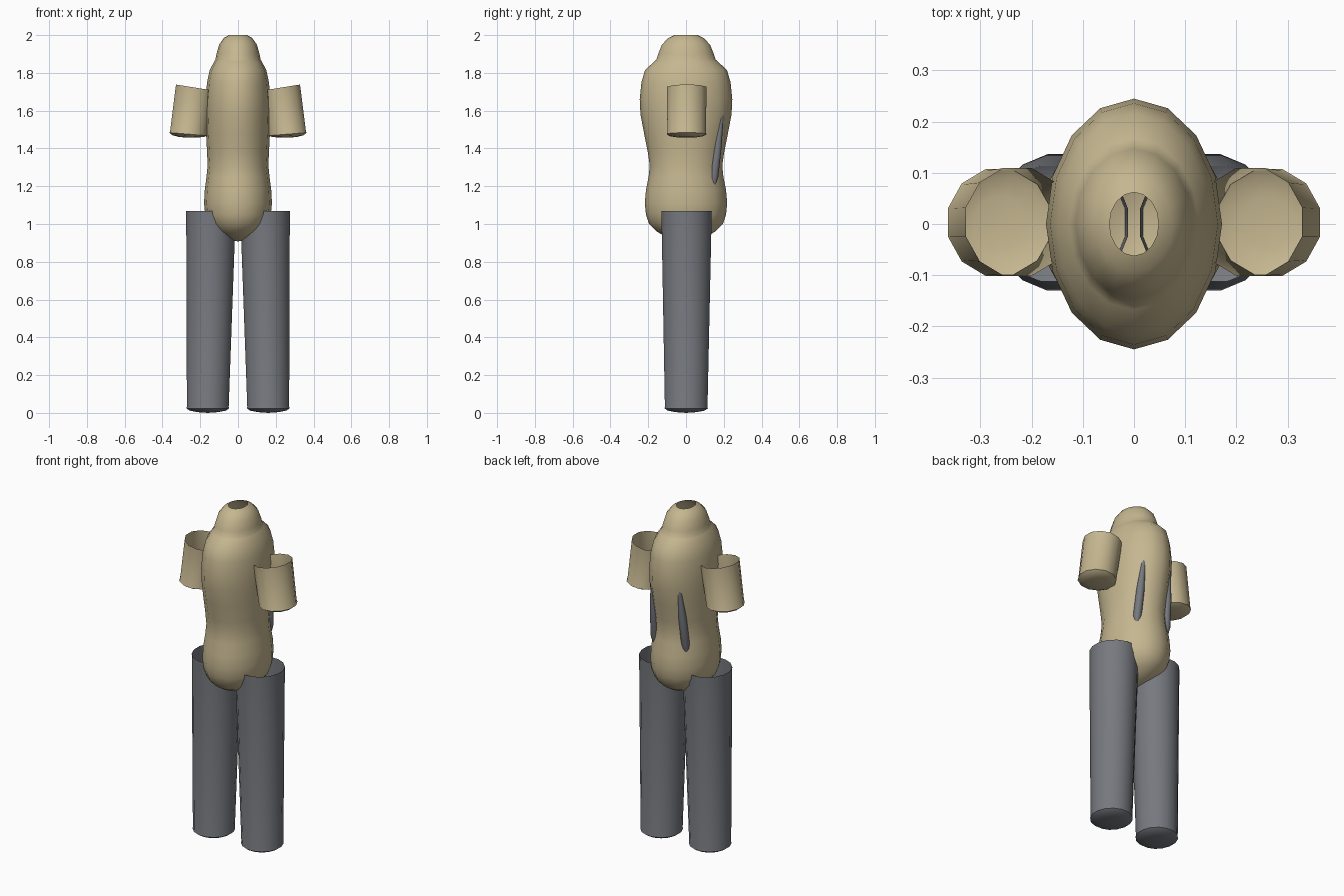
import bpy, bmesh, math
from mathutils import Vector


def material(name, rgb):
    m = bpy.data.materials.new(name)
    m.diffuse_color = (*rgb, 1)
    return m


TAN = material("sand tan", (0.56, 0.47, 0.28))
GREY = material("slate grey", (0.18, 0.19, 0.21))


def loft(name, rings, sides, mat, offset=0.0, end=None, angle=40):
    """Skin elliptical rings (cx, cy, z, rx, ry, lean), open at the start, closed to a point at the end."""
    bm = bmesh.new()
    loops = []
    for cx, cy, z, rx, ry, lean in rings:
        loop = []
        for i in range(sides):
            a = 2 * math.pi * i / sides + offset
            dx = rx * math.cos(a)
            loop.append(bm.verts.new((cx + dx, cy + ry * math.sin(a), z + lean * dx)))
        loops.append(loop)
    for a, b in zip(loops, loops[1:]):
        for i in range(sides):
            j = (i + 1) % sides
            bm.faces.new((a[j], a[i], b[i], b[j]))
    if end:
        pole = bm.verts.new(end)
        for i in range(sides):
            bm.faces.new((loops[-1][(i + 1) % sides], loops[-1][i], pole))
    me = bpy.data.meshes.new(name)
    bm.to_mesh(me)
    bm.free()
    me.materials.append(mat)
    ob = bpy.data.objects.new(name, me)
    bpy.context.collection.objects.link(ob)
    bpy.context.view_layer.objects.active = ob
    ob.select_set(True)
    bpy.ops.object.shade_smooth_by_angle(angle=math.radians(angle))
    ob.select_set(False)
    return ob


# Torso with domed, open neck: height, half width, half depth
profile = [
    (2.00, 0.048, 0.062), (1.985, 0.075, 0.093), (1.95, 0.100, 0.127),
    (1.90, 0.114, 0.147), (1.87, 0.120, 0.157), (1.86, 0.126, 0.168),
    (1.815, 0.150, 0.217), (1.75, 0.164, 0.236), (1.66, 0.172, 0.245),
    (1.58, 0.172, 0.241), (1.48, 0.169, 0.222), (1.38, 0.164, 0.202),
    (1.31, 0.161, 0.192), (1.25, 0.167, 0.198), (1.18, 0.176, 0.212),
    (1.11, 0.180, 0.218), (1.05, 0.174, 0.212), (1.00, 0.155, 0.195),
    (0.96, 0.120, 0.155), (0.93, 0.078, 0.102), (0.912, 0.030, 0.045),
]
loft("torso", [(0, 0, z, rx, ry, 0) for z, rx, ry in profile], 16, TAN,
     end=(0, 0, 0.908), angle=60)

for side, s in (("right", 1), ("left", -1)):
    # Short open sleeve, leaning outward, with a slightly wider low domed end
    loft(side + "_sleeve", [
        (s * 0.227, 0.004, 1.722, 0.105, 0.109, s * 0.16),
        (s * 0.261, 0.003, 1.482, 0.102, 0.105, s * 0.10),
        (s * 0.263, 0.003, 1.476, 0.104, 0.108, s * 0.08),
        (s * 0.263, 0.003, 1.466, 0.088, 0.092, s * 0.05),
        (s * 0.263, 0.003, 1.459, 0.050, 0.052, s * 0.03),
    ], 12, TAN, math.radians(15), (s * 0.263, 0.003, 1.457))

    # Long open-topped trouser leg with a low domed end
    loft(side + "_leg", [
        (s * 0.143, 0.003, 1.07, 0.134, 0.136, 0),
        (s * 0.160, 0.001, 0.032, 0.113, 0.115, 0),
        (s * 0.160, 0.001, 0.024, 0.115, 0.117, 0),
        (s * 0.160, 0.001, 0.012, 0.098, 0.100, 0),
        (s * 0.160, 0.001, 0.004, 0.055, 0.056, 0),
    ], 16, GREY, math.radians(11.25), (s * 0.160, 0.001, 0.0))

    # Slim strap bridging the hollow of the lower back
    top, low = Vector((s * 0.087, 0.190, 1.60)), Vector((s * 0.103, 0.143, 1.20))
    rings = []
    for t, r in ((0, 0.008), (0.12, 0.014), (0.5, 0.022), (0.88, 0.023), (1, 0.012)):
        c = top.lerp(low, t)
        rings.append((c.x, c.y, c.z, r, r, 0))
    loft(side + "_back_strap", rings, 10, GREY, end=tuple(low), angle=60)
